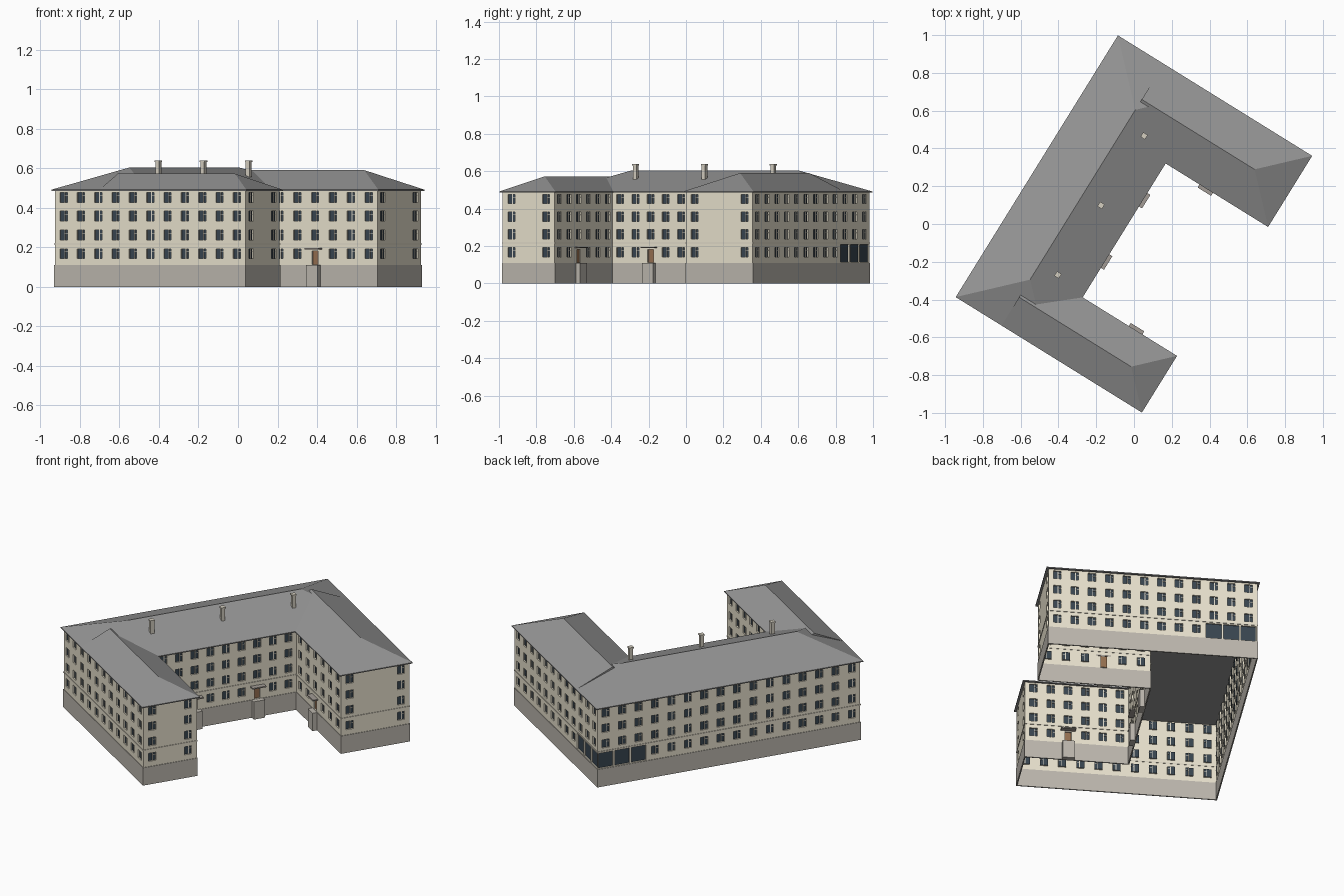
import bpy, bmesh, math
from mathutils import Matrix, Vector

if "Cube" in bpy.data.objects:
    bpy.data.objects.remove(bpy.data.objects["Cube"])

# Plan frame: local x runs along the wings, local y along the main block
PLACE = Matrix.Translation((-0.944, -0.387, 0)) @ Matrix.Rotation(math.radians(-31.8), 4, 'Z')
L, MAIN, S_LEN, N_LEN = 1.63, 0.572, 1.16, 1.21     # roof outline sizes
S_W, N_Y = 0.353, 1.187                             # south wing width, north wing start
OV = 0.013                                          # eaves overhang
PLINTH, TOP, EAVE = 0.11, 0.486, 0.491
FLOORS = [0.167, 0.262, 0.357, 0.451]
WIN_W, WIN_H, RECESS = 0.044, 0.05, 0.008

COLOURS = {
    "walls": (0.80, 0.75, 0.61), "window_glass": (0.04, 0.06, 0.08),
    "window_frames": (0.72, 0.68, 0.58), "plinth": (0.50, 0.47, 0.42),
    "string_course": (0.70, 0.65, 0.54), "doors": (0.30, 0.16, 0.08),
    "entrance_steps": (0.50, 0.47, 0.42), "door_canopies": (0.36, 0.33, 0.30),
    "main_roof": (0.30, 0.30, 0.30), "south_wing_roof": (0.30, 0.30, 0.30),
    "north_wing_roof": (0.30, 0.30, 0.30), "chimneys": (0.66, 0.62, 0.53),
}
parts = {name: bmesh.new() for name in COLOURS}


def face(name, pts):
    bm = parts[name]
    bm.faces.new([bm.verts.new(p) for p in pts])


def block(name, m, a0, a1, d0, d1, z0, z1):
    """Box in a facade frame: a along the wall, d outward, z up."""
    c = Vector(((a0 + a1) / 2, -(d0 + d1) / 2, (z0 + z1) / 2))
    size = Matrix.Diagonal((a1 - a0, d1 - d0, z1 - z0, 1))
    bmesh.ops.create_cube(parts[name], size=1, matrix=m @ Matrix.Translation(c) @ size)


def opening(m, a, w, z0, z1, fill):
    """Recessed opening with reveals and an infill panel."""
    P = lambda s, d, z: m @ Vector((s, -d, z))
    l, r, d = a - w / 2, a + w / 2, -RECESS
    ring = [(l, z0), (r, z0), (r, z1), (l, z1)]
    for (s, z), (t, y) in zip(ring, ring[1:] + ring[:1]):
        face("walls", [P(s, 0, z), P(t, 0, y), P(t, d, y), P(s, d, z)])
    face(fill, [P(s, d, z) for s, z in ring])


def facade(start, end, n, blank=(), shops=(), doors=()):
    """One wall: n equal bays from start to end, outside on the right."""
    start, end = Vector((*start, 0)), Vector((*end, 0))
    run = end - start
    length, bay = run.length, run.length / n
    m = Matrix.Translation(start) @ Matrix.Rotation(math.atan2(run.y, run.x), 4, 'Z')

    def panel(a0, a1, z0, z1):
        face("walls", [m @ Vector(p) for p in
                       ((a0, 0, z0), (a1, 0, z0), (a1, 0, z1), (a0, 0, z1))])

    for i in range(n):
        l, r, a, z = i * bay, (i + 1) * bay, (i + 0.5) * bay, PLINTH
        for k, zc in enumerate(FLOORS if i not in blank else []):
            w, z0, z1, fill = WIN_W, zc - WIN_H / 2, zc + WIN_H / 2, "window_glass"
            plain = True
            if k == 0 and i in shops:
                w, z0, z1, plain = 0.088, 0.114, 0.207, False
            elif k == 0 and i in doors:
                w, z0, z1, fill, plain = 0.036, 0.112, 0.182, "doors", False
            panel(l, r, z, z0)
            panel(l, a - w / 2, z0, z1)
            panel(a + w / 2, r, z0, z1)
            opening(m, a, w, z0, z1, fill)
            if plain:       # mullion and a transom on the narrow side
                block("window_frames", m, a + 0.003, a + 0.007, -0.009, -0.004, z0, z1)
                block("window_frames", m, a + 0.007, a + w / 2, -0.009, -0.004,
                      z1 - 0.017, z1 - 0.014)
            z = z1
        panel(l, r, z, TOP)
        if i in doors:
            block("entrance_steps", m, a - 0.034, a + 0.034, 0, 0.03, 0, PLINTH)
            block("door_canopies", m, a - 0.042, a + 0.042, -0.002, 0.032, 0.188, 0.195)
    block("plinth", m, -0.003, length + 0.003, -0.004, 0.003, 0, PLINTH)
    block("string_course", m, -0.003, length + 0.003, -0.002, 0.003, 0.214, 0.219)


def hip_roof(name, m, length, width, height, gable=False):
    """Ridge along x; hipped ends, or an upright gable at the start."""
    bm, h, lo = parts[name], width / 2, EAVE - 0.006
    V = lambda x, y, z: bm.verts.new(m @ Vector((x, y, z)))
    plan = [(0, 0), (length, 0), (length, width), (0, width)]
    b = [V(x, y, lo) for x, y in plan]
    e = [V(x, y, EAVE) for x, y in plan]
    r0, r1 = V(0 if gable else h, h, height), V(length - h, h, height)
    bm.faces.new(b[::-1])
    for i in range(4):
        j = (i + 1) % 4
        bm.faces.new((b[i], b[j], e[j], e[i]))
    for f in ((e[0], e[1], r1, r0), (e[1], e[2], r1), (e[2], e[3], r0, r1), (e[3], e[0], r0)):
        bm.faces.new(f)


# Walls, counter-clockwise round the U-shaped plan
A, H = (OV, OV), (S_LEN - OV, OV)
G, F = (S_LEN - OV, S_W - OV), (MAIN - OV, S_W - OV)
E, D = (MAIN - OV, N_Y + OV), (N_LEN - OV, N_Y + OV)
C, B = (N_LEN - OV, L - OV), (OV, L - OV)
facade(A, H, 11)
facade(H, G, 3, blank={1})
facade(G, F, 6, doors={2})
facade(F, E, 9, doors={2, 6})
facade(E, D, 6, doors={2})
facade(D, C, 4, blank={1, 2})
facade(C, B, 12, shops={9, 10, 11})
facade(B, A, 16, shops={0, 1, 2})

# Roofs: main hip along the block, wing roofs starting under its ridge
half = MAIN / 2
hip_roof("main_roof", Matrix.Translation((MAIN, 0, 0)) @ Matrix.Rotation(math.pi / 2, 4, 'Z'),
         L, MAIN, 0.603)
hip_roof("south_wing_roof", Matrix.Translation((half, 0, 0)), S_LEN - half, S_W, 0.572, True)
hip_roof("north_wing_roof", Matrix.Translation((half, N_Y, 0)), N_LEN - half, L - N_Y, 0.59, True)

# Chimneys with a slightly wider cap
for y in (0.385, 0.818, 1.251):
    m = Matrix.Translation((0.398, y, 0))
    block("chimneys", m, -0.011, 0.011, -0.011, 0.011, 0.54, 0.63)
    block("chimneys", m, -0.014, 0.014, -0.014, 0.014, 0.63, 0.638)

# Turn every part into a placed, coloured object
for name, bm in parts.items():
    bmesh.ops.remove_doubles(bm, verts=bm.verts, dist=1e-5)
    bm.transform(PLACE)
    me = bpy.data.meshes.new(name)
    bm.to_mesh(me)
    bm.free()
    mat = bpy.data.materials.new(name + "_colour")
    mat.diffuse_color = (*COLOURS[name], 1)
    mat.use_nodes = True
    mat.node_tree.nodes["Principled BSDF"].inputs["Base Color"].default_value = mat.diffuse_color
    me.materials.append(mat)
    bpy.context.collection.objects.link(bpy.data.objects.new(name, me))
